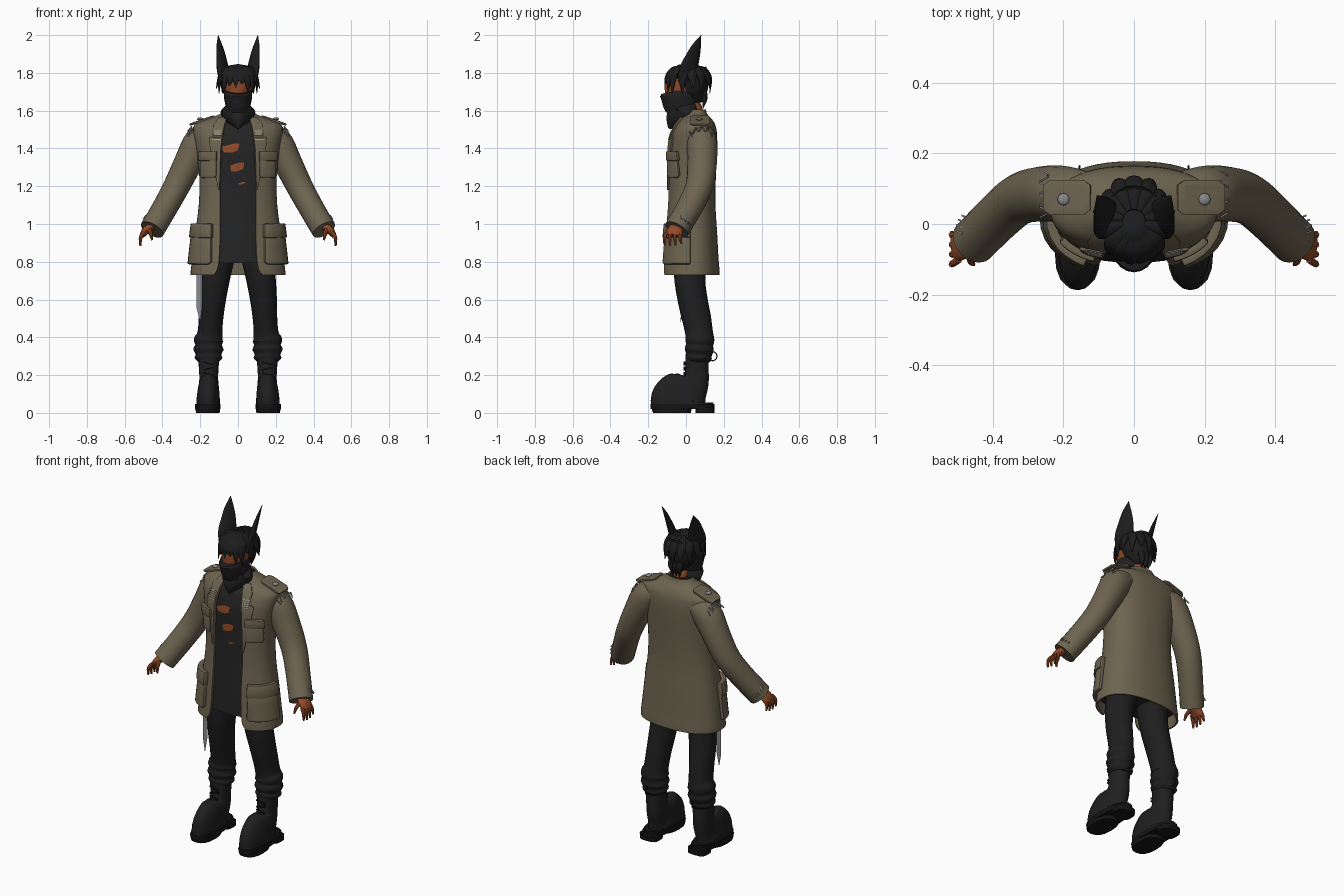
import bpy, bmesh, math
from mathutils import Vector

if "Cube" in bpy.data.objects:
    bpy.data.objects.remove(bpy.data.objects["Cube"])


def material(name, r, g, b):
    m = bpy.data.materials.new(name)
    m.use_nodes = True
    m.diffuse_color = (r, g, b, 1)
    bsdf = m.node_tree.nodes["Principled BSDF"]
    bsdf.inputs["Base Color"].default_value = (r, g, b, 1)
    bsdf.inputs["Roughness"].default_value = 0.8
    return m


OLIVE = material("olive canvas", .155, .127, .08)
SHIRT = material("charcoal shirt", .017, .017, .017)
TROUSER = material("black trousers", .013, .013, .014)
LEATHER = material("black leather", .014, .014, .015)
RUBBER = material("black rubber", .007, .007, .007)
HAIR = material("black hair", .012, .012, .013)
CLOTH = material("dark scarf", .015, .015, .016)
SKIN = material("brown skin", .29, .068, .02)
METAL = material("grey metal", .25, .25, .26)
THREAD = material("pale thread", .36, .34, .28)
Y = Vector((0, 1, 0))
P = .85          # squareness of the torso section
parts = []


def smooth(rows, n):
    """Catmull-Rom interpolation of rows of numbers."""
    out = []
    for i in range(len(rows) - 1):
        a, b, c, d = (rows[max(0, min(len(rows) - 1, i + k))] for k in (-1, 0, 1, 2))
        for j in range(n):
            t = j / n
            out.append(tuple(q + .5 * t * (r - p + t * (2*p - 5*q + 4*r - s + t * (3*q - 3*r + s - p)))
                             for p, q, r, s in zip(a, b, c, d)))
    return out + [tuple(rows[-1])]


def skin_rings(name, rings, mat, closed, thick=0, bevel=0, offset=1):
    """Joins rings of points into a surface, capped when closed."""
    bm = bmesh.new()
    vs = [[bm.verts.new(p) for p in ring] for ring in rings]
    n = len(vs[0])
    for lo, hi in zip(vs, vs[1:]):
        for j in range(n if closed else n - 1):
            k = (j + 1) % n
            bm.faces.new((lo[j], lo[k], hi[k], hi[j]))
    if closed:
        bm.faces.new(vs[0][::-1])
        bm.faces.new(vs[-1])
        bmesh.ops.recalc_face_normals(bm, faces=bm.faces[:])
    me = bpy.data.meshes.new(name)
    bm.to_mesh(me)
    bm.free()
    ob = bpy.data.objects.new(name, me)
    bpy.context.collection.objects.link(ob)
    me.materials.append(mat)
    if thick:
        mod = ob.modifiers.new("thickness", 'SOLIDIFY')
        mod.thickness, mod.offset = thick, offset
    if bevel:
        mod = ob.modifiers.new("soft edge", 'BEVEL')
        mod.width, mod.segments = bevel, 2
    parts.append(ob)
    return ob


def tube(name, pts, mat, s=1, ref=Y, sides=16, n=4, power=1):
    """Sweeps an ellipse along rows of (x, y, z, radius across, radius along ref)."""
    rows = smooth(pts, n)
    c = [Vector((s * r[0], r[1], r[2])) for r in rows]
    rings = []
    for i, r in enumerate(rows):
        t = (c[min(i + 1, len(c) - 1)] - c[max(i - 1, 0)]).normalized()
        u = ref.cross(t).normalized()
        v = t.cross(u)
        ring = []
        for k in range(sides):
            a = math.tau * k / sides
            ca, sa = math.cos(a), math.sin(a)
            ring.append(c[i] + u * max(r[3], .0005) * math.copysign(abs(ca) ** power, ca)
                        + v * max(r[4], .0005) * math.copysign(abs(sa) ** power, sa))
        rings.append(ring)
    return skin_rings(name, rings, mat, True)


def bar(name, loc, size, mat, rot=(0, 0, 0)):
    bpy.ops.mesh.primitive_cube_add(size=1, location=loc, rotation=rot)
    ob = bpy.context.object
    ob.name, ob.scale = name, size
    ob.data.materials.append(mat)
    parts.append(ob)
    return ob


# Torso sections: z, centre y, half width, half depth, half front opening
coat = smooth([(.73, .025, .252, .153, .13), (.76, .025, .25, .152, .11), (.82, .025, .243, .147, .1),
               (.95, .025, .228, .14, .095), (1.1, .026, .208, .13, .095), (1.25, .029, .205, .129, .095),
               (1.4, .034, .222, .131, .09), (1.48, .042, .236, .122, .08), (1.525, .049, .23, .106, .07),
               (1.555, .052, .165, .085, .06), (1.58, .052, .1, .062, .05), (1.605, .055, .072, .05, .045)], 3)
shirt = [(z, cy, rx - .014, ry - .014, 0) for z, cy, rx, ry, g in coat if z >= .79]


def section(rings, z):
    for a, b in zip(rings, rings[1:]):
        if z <= b[0]:
            t = max(0, (z - a[0]) / (b[0] - a[0]))
            return [p + (q - p) * t for p, q in zip(a, b)]
    return rings[-1]


def angle(x, rx):
    return math.copysign(math.asin(min(1, abs(x) / rx) ** (1 / P)), x)


def on_torso(r, a, lift=0):
    sa, ca = math.sin(a), math.cos(a)
    return Vector(((r[2] + lift) * math.copysign(abs(sa) ** P, sa),
                   r[1] - (r[3] + lift) * math.copysign(abs(ca) ** P, ca), r[0]))


def panel(name, rings, rows, mat, thick, s=1, lift=0, bevel=0, cols=6):
    """Sheet that follows the torso; rows of (z, x from, x to)."""
    grid = []
    for z, x0, x1 in rows:
        r = section(rings, z)
        r[0] = z
        a, b = sorted((angle(s * x0, r[2]), angle(s * x1, r[2])))
        grid.append([on_torso(r, a + (b - a) * k / cols, lift) for k in range(cols + 1)])
    return skin_rings(name, grid, mat, False, thick, bevel)


# Coat body, open at the front, and shirt under it
rings = []
for r in coat:
    d = angle(r[4], r[2])
    rings.append([on_torso(r, d + (math.tau - 2 * d) * k / 44) for k in range(45)])
skin_rings("coat_body", rings, OLIVE, False, .01, offset=-1)
skin_rings("shirt", [[on_torso(r, math.tau * k / 40) for k in range(40)] for r in shirt], SHIRT, True)

# Torn openings in the shirt
tears = {"upper": [(1.378, -.07, -.03), (1.39, -.08, 0), (1.41, -.08, .005), (1.425, -.02, .008)],
         "middle": [(1.278, -.035, -.01), (1.29, -.038, .025), (1.31, -.04, .032), (1.325, .005, .03)],
         "lower": [(1.208, .0, .015), (1.215, .005, .035), (1.222, .02, .042)]}
for key, rows in tears.items():
    panel(key + "_shirt_tear", shirt, rows, SKIN, .003, lift=.002)

for s, side in ((1, "left"), (-1, "right")):
    # Lapels and pockets
    panel(side + "_lapel", coat, [(1.18, .095, .102), (1.3, .093, .125), (1.4, .089, .145), (1.455, .083, .152),
                                  (1.465, .082, .125), (1.52, .071, .13), (1.56, .059, .1)], OLIVE, .009, s, bevel=.003)
    panel(side + "_chest_pocket", coat, [(1.245, .118, .185), (1.26, .11, .192), (1.36, .11, .192)],
          OLIVE, .016, s, bevel=.006)
    panel(side + "_chest_flap", coat, [(1.335, .108, .196), (1.385, .108, .196)], OLIVE, .022, s, bevel=.005)
    panel(side + "_hip_pocket", coat, [(.785, .15, .25), (.8, .135, .26), (.88, .135, .26), (.95, .135, .26)],
          OLIVE, .022, s, bevel=.008)
    panel(side + "_hip_flap", coat, [(.925, .13, .26), (.96, .13, .26), (1.0, .13, .26)], OLIVE, .03, s, bevel=.006)
    # Darning on the lapels
    for k in range(5):
        z = 1.445 + .011 * k
        panel(side + "_lapel_darning", coat, [(z, .085 + .004 * (k % 2), .128), (z + .005, .088, .132)],
              THREAD, .003, s, lift=.009)
    # Sleeve
    tube(side + "_sleeve", [(.14, .08, 1.47, .06, .07), (.2, .085, 1.435, .085, .08), (.265, .085, 1.32, .076, .078),
                            (.325, .07, 1.2, .07, .073), (.385, .02, 1.09, .067, .069), (.455, -.05, .97, .066, .067)],
         OLIVE, s, sides=20)
    # Shoulder strap, stud and seam stitches
    strap = bar(side + "_shoulder_strap", (s * .19, .075, 1.548), (.14, .1, .014), OLIVE, (0, s * .33, 0))
    strap.modifiers.new("soft edge", 'BEVEL').width = .15
    bpy.ops.mesh.primitive_uv_sphere_add(segments=16, ring_count=8, radius=.017, location=(s * .2, .07, 1.556))
    stud = bpy.context.object
    stud.name, stud.scale = side + "_strap_stud", (1, 1, .5)
    stud.data.materials.append(METAL)
    parts.append(stud)
    for k in range(8):
        y = .025 + .017 * k
        bar(side + "_shoulder_stitch", (s * .255, y, 1.505 - 8 * (y - .085) ** 2), (.034, .005, .006),
            METAL, (0, s * .75, .5 * (-1) ** k))
    # Cuff stitches
    t = Vector((.07, -.07, -.12)).normalized()
    u = Y.cross(t).normalized()
    v = t.cross(u)
    for k in range(4):
        f = .1 + .3 * k
        p = Vector((.435, -.03, 1.005)) - u * .067 * math.cos(f) + v * .067 * math.sin(f)
        bar(side + "_cuff_stitch", (s * p.x, p.y, p.z), (.028, .005, .006), METAL, (0, s * .9, .4 * s))
    # Hand
    tube(side + "_palm", [(.445, -.045, .995, .02, .03), (.485, -.058, .968, .022, .042), (.508, -.066, .938, .014, .042)],
         SKIN, s)
    for k in range(4):
        y, long = -.032 - .023 * k, (.04, .05, .052, .045)[k]
        tube(side + "_finger", [(.497, y, .955, .011, .011), (.515, y - .004 * k, .93, .01, .01),
                                (.517, y - .007 * k + .008, .935 - long, .005, .005)], SKIN, s, sides=8)
    tube(side + "_thumb", [(.47, -.075, .975, .013, .013), (.462, -.105, .95, .011, .011),
                           (.455, -.115, .915, .005, .005)], SKIN, s, sides=8)
    # Trouser leg with gathered hem
    tube(side + "_trouser_leg", [(.09, .03, .9, .09, .1), (.12, .02, .72, .079, .083), (.135, .035, .6, .071, .079),
                                 (.143, .056, .5, .065, .077), (.149, .07, .42, .066, .073), (.155, .073, .385, .078, .077),
                                 (.155, .072, .36, .071, .072), (.156, .07, .335, .08, .077), (.156, .068, .31, .068, .069),
                                 (.156, .066, .29, .073, .07), (.156, .065, .27, .055, .06)], TROUSER, s, sides=20)
    # Boot, sole and heel
    tube(side + "_boot", [(.158, -.02, .035, .062, .163), (.158, -.02, .07, .062, .165), (.157, -.006, .102, .058, .145),
                          (.156, .02, .13, .053, .112), (.155, .045, .16, .051, .08), (.155, .057, .2, .05, .064),
                          (.155, .058, .29, .056, .06)], LEATHER, s, sides=24, power=.9)
    tube(side + "_sole", [(.16, -.018, .02, .067, .17), (.16, -.018, .046, .067, .17)], RUBBER, s, sides=24, n=1, power=.85)
    tube(side + "_heel", [(.16, .1, 0, .058, .05), (.16, .1, .03, .06, .051)], RUBBER, s, n=1, power=.6)
    tube(side + "_tread", [(.16, -.075, 0, .063, .1), (.16, -.075, .03, .065, .108)], RUBBER, s, n=1, power=.8)
    for k in range(5):
        z = .15 + .028 * k
        bar(side + "_boot_lace", (s * .155, -.005 - .025 * max(0, 2 - k) / 2, z), (.055, .014, .008),
            RUBBER, (0, .25 * (-1) ** k, 0))
    bpy.ops.mesh.primitive_torus_add(major_radius=.024, minor_radius=.003, major_segments=16, minor_segments=6,
                                     location=(s * .155, .14, .3), rotation=(0, math.pi / 2, 0))
    loop = bpy.context.object
    loop.name = side + "_boot_pull_loop"
    loop.data.materials.append(LEATHER)
    parts.append(loop)
    # Tall pointed ear
    tube(side + "_ear", [(.07, .0, 1.75, .02, .05), (.08, .013, 1.82, .02, .055), (.087, .034, 1.88, .015, .045),
                         (.096, .055, 1.94, .009, .029), (.105, .08, 2.0, .001, .001)],
         HAIR, s, ref=Vector((-s * .5, .866, 0)))

# Head, scarf and hair
tube("head", [(0, .04, 1.5, .05, .05), (0, .04, 1.6, .047, .05), (0, -.01, 1.64, .05, .08), (0, -.016, 1.69, .068, .095),
              (0, -.01, 1.75, .076, .1), (0, 0, 1.8, .064, .083), (0, 0, 1.82, .03, .05)], SKIN, sides=24)
tube("face_scarf", [(0, -.03, 1.59, .06, .075), (0, -.03, 1.62, .065, .09), (0, -.03, 1.66, .073, .1),
                    (0, -.032, 1.69, .075, .106), (0, -.036, 1.71, .068, .098)], CLOTH, sides=24)
tube("scarf_point", [(0, -.088, 1.505, .004, .008), (0, -.06, 1.55, .052, .054), (0, -.022, 1.58, .086, .085),
                     (0, -.012, 1.6, .09, .08), (0, -.015, 1.625, .064, .083)], CLOTH, sides=24)
tube("hair_cap", [(0, .055, 1.64, .03, .035), (0, .045, 1.7, .078, .072), (0, .03, 1.76, .092, .088),
                  (0, .012, 1.8, .088, .103), (0, .008, 1.825, .064, .073), (0, .01, 1.84, .025, .03)], HAIR, sides=24)


def lock(a, reach, tip):
    """One tapered lock combed from the crown at angle a from the front."""
    sx, cy = math.sin(a), -math.cos(a)
    tube("hair_lock", [(.03 * sx, .01 + .03 * cy, 1.832, .01, .012), (.08 * sx, .012 + .085 * cy, 1.815, .014, .026),
                       (.1 * sx, .012 + .115 * cy, 1.77, .011, .022),
                       (reach * sx, .012 + (reach + .01) * cy, tip, .001, .002)],
         HAIR, ref=Vector((-cy, sx, 0)), sides=10)


for a, tip in ((-.75, 1.69), (-.42, 1.73), (-.1, 1.715), (.2, 1.74), (.5, 1.70), (.8, 1.69)):
    lock(a, .112, tip)
for k in range(9):
    lock(1.3 + k * (math.tau - 2.6) / 8, .104 + .014 * (k % 2), 1.69 + .025 * (k % 2))
for x in (-.03, 0, .03):
    tube("nape_lock", [(x, .085, 1.72, .02, .018), (x * .9, .1, 1.67, .018, .016), (x * .7, .09, 1.61, .001, .001)],
         HAIR, sides=10)

# Blade hanging at the right hip
tube("hip_blade", [(-.205, -.015, .76, .015, .005), (-.205, -.02, .56, .015, .005), (-.2, -.028, .48, .001, .001)],
     METAL, sides=4, n=1)

# Apply modifiers and shade
bpy.ops.object.select_all(action='DESELECT')
for ob in parts:
    ob.select_set(True)
bpy.context.view_layer.objects.active = parts[0]
bpy.ops.object.convert(target='MESH')
bpy.ops.object.shade_smooth_by_angle(angle=math.radians(40))
